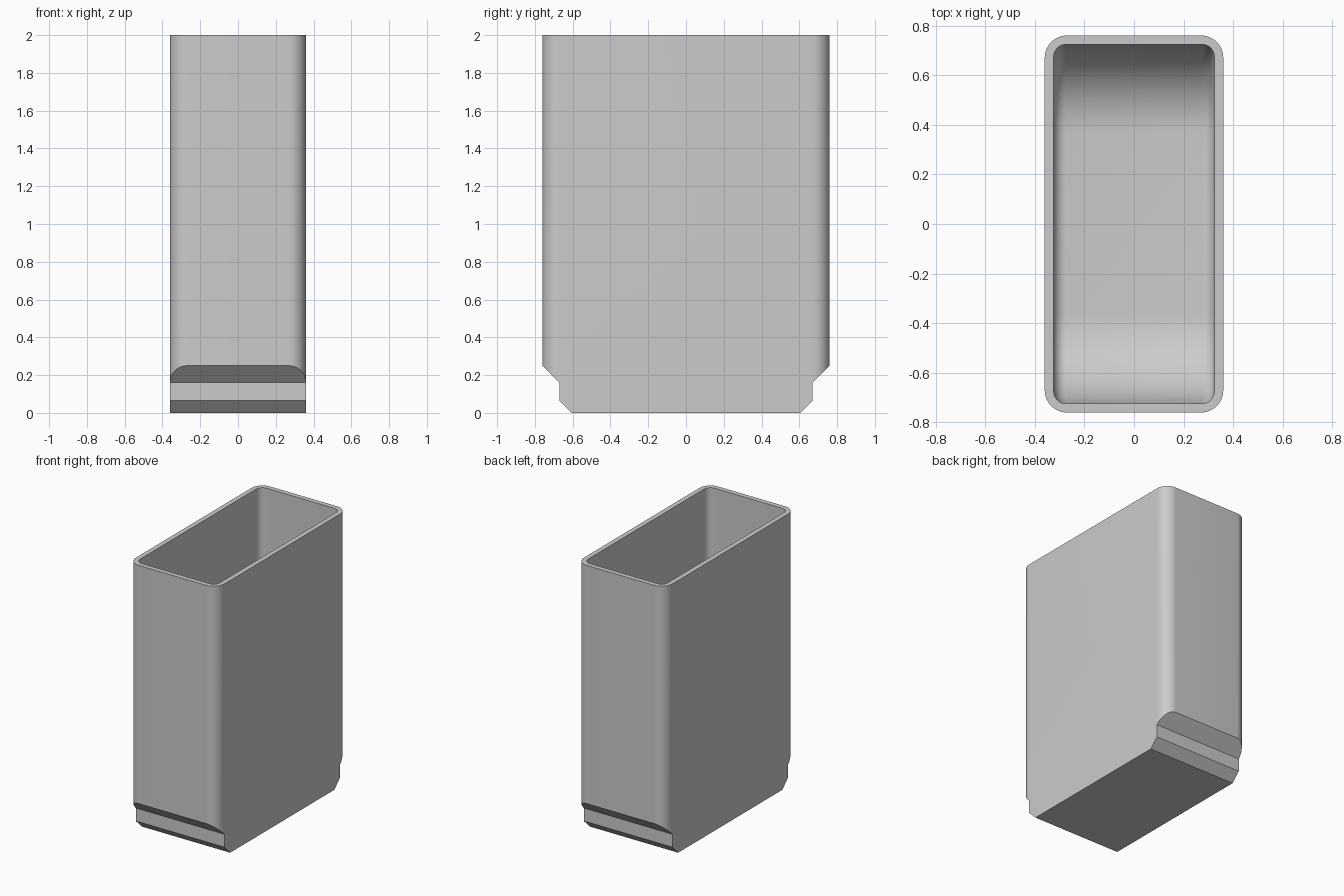
import bpy, bmesh
from math import sin, cos, pi, radians
from mathutils import Matrix

cube = bpy.data.objects.get("Cube")
if cube:
    bpy.data.objects.remove(cube, do_unlink=True)

# Overall sizes
HALF_X, HALF_Y, HEIGHT, CORNER = 0.36, 0.76, 2.0, 0.09
WALL, FLOOR, FLOOR_CURVE, INNER_CORNER = 0.036, 0.05, 0.36, 0.05

grey = bpy.data.materials.new("light grey")
grey.use_nodes = True
color = (0.6, 0.6, 0.6, 1)
grey.diffuse_color = color
grey.node_tree.nodes["Principled BSDF"].inputs["Base Color"].default_value = color


def make_object(name, bm):
    bmesh.ops.recalc_face_normals(bm, faces=bm.faces)
    mesh = bpy.data.meshes.new(name)
    bm.to_mesh(mesh)
    bm.free()
    mesh.materials.append(grey)
    obj = bpy.data.objects.new(name, mesh)
    bpy.context.collection.objects.link(obj)
    return obj


def extrude_profile(half_profile, half_width):
    """Mirror a (y, z) half profile in y and extrude it along x."""
    points = half_profile + [(-y, z) for y, z in reversed(half_profile)]
    bm = bmesh.new()
    face = bm.faces.new([bm.verts.new((-half_width, y, z)) for y, z in points])
    new = bmesh.ops.extrude_face_region(bm, geom=[face])["geom"]
    verts = [v for v in new if isinstance(v, bmesh.types.BMVert)]
    bmesh.ops.translate(bm, verts=verts, vec=(2 * half_width, 0, 0))
    return bm


def apply_boolean(target, cutter, operation):
    cutter.hide_render = True
    mod = target.modifiers.new(operation, 'BOOLEAN')
    mod.operation, mod.object, mod.solver = operation, cutter, 'EXACT'
    bpy.context.view_layer.objects.active = target
    bpy.ops.object.modifier_apply(modifier=mod.name)
    bpy.data.objects.remove(cutter, do_unlink=True)


# Outer tube with rounded upright corners
bm = bmesh.new()
bmesh.ops.create_cube(bm, size=2, matrix=Matrix.Translation((0, 0, HEIGHT / 2))
                      @ Matrix.Diagonal((HALF_X, HALF_Y, HEIGHT / 2, 1)))
upright = [e for e in bm.edges if abs(e.verts[0].co.z - e.verts[1].co.z) > 1]
bmesh.ops.bevel(bm, geom=upright, offset=CORNER, segments=12, profile=0.5, affect='EDGES')
body = make_object("open_case", bm)

# Stepped, chamfered foot at both ends
foot = [(0.605, 0), (0.67, 0.065), (0.67, 0.16), (HALF_Y, 0.25), (0.9, 0.25), (0.9, -0.2), (0.605, -0.2)]
for side in (-1, 1):
    bm = bmesh.new()
    face = bm.faces.new([bm.verts.new((-0.5, side * y, z)) for y, z in foot])
    new = bmesh.ops.extrude_face_region(bm, geom=[face])["geom"]
    bmesh.ops.translate(bm, verts=[v for v in new if isinstance(v, bmesh.types.BMVert)], vec=(1, 0, 0))
    apply_boolean(body, make_object("foot_cutter", bm), 'DIFFERENCE')

# Cavity with broadly curved floor ends and small fillets along the sides
inner_y = HALF_Y - WALL
profile = [(inner_y, HEIGHT + 0.2)]
for i in range(25):
    a = pi / 2 * i / 24
    profile.append((inner_y - FLOOR_CURVE * (1 - cos(a)), FLOOR + FLOOR_CURVE * (1 - sin(a))))
bm = extrude_profile(profile, HALF_X - WALL)
rim = [e for e in bm.edges
       if abs(e.verts[0].co.x - e.verts[1].co.x) < 1e-5
       and min(v.co.z for v in e.verts) < HEIGHT]
bmesh.ops.bevel(bm, geom=rim, offset=INNER_CORNER, segments=8, profile=0.5, affect='EDGES')
apply_boolean(body, make_object("cavity_cutter", bm), 'DIFFERENCE')

# Smooth rounds, crisp edges
bpy.ops.object.select_all(action='DESELECT')
body.select_set(True)
bpy.context.view_layer.objects.active = body
bpy.ops.object.shade_smooth_by_angle(angle=radians(25))
